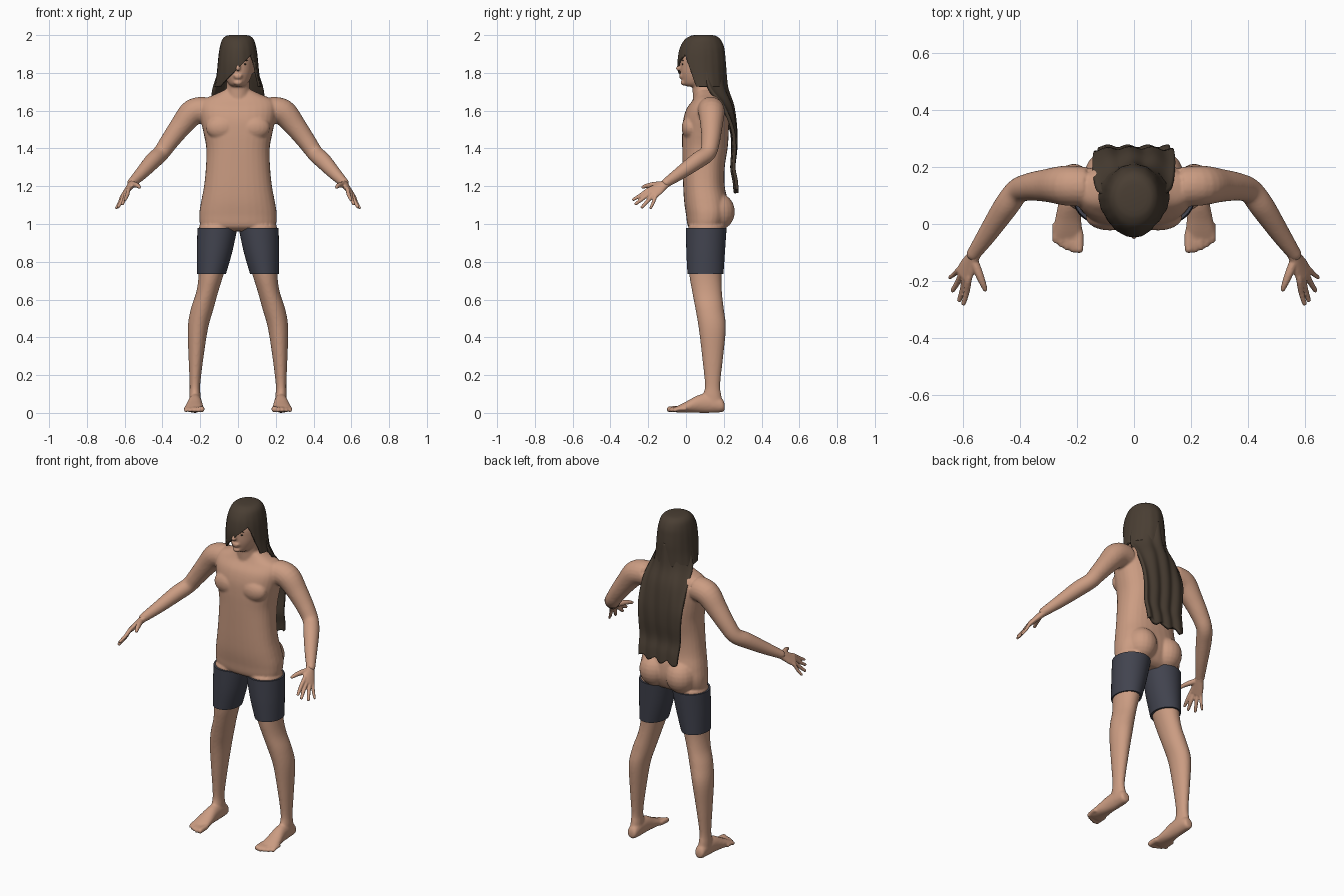
import bpy, bmesh, math
from mathutils import Vector, Matrix

if "Cube" in bpy.data.objects:
    bpy.data.objects.remove(bpy.data.objects["Cube"])


def material(name, rgb):
    m = bpy.data.materials.new(name)
    m.diffuse_color = (*rgb, 1)
    m.use_nodes = True
    m.node_tree.nodes["Principled BSDF"].inputs["Base Color"].default_value = m.diffuse_color
    return m


SKIN = material("warm skin", (0.60, 0.335, 0.225))
HAIR = material("dark brown hair", (0.067, 0.048, 0.033))
CLOTH = material("slate cloth", (0.054, 0.057, 0.078))


def spline(rows, n=5):
    """Catmull-Rom resampling of a list of number tuples."""
    out = []
    for i in range(len(rows) - 1):
        p = [rows[max(i - 1, 0)], rows[i], rows[i + 1], rows[min(i + 2, len(rows) - 1)]]
        for k in range(n):
            t = k / n
            out.append(tuple(
                0.5 * (2 * b + (c - a) * t + (2 * a - 5 * b + 4 * c - d) * t * t
                       + (3 * b - a - 3 * c + d) * t ** 3)
                for a, b, c, d in zip(*p)))
    return out + [tuple(rows[-1])]


def loft(bm, rings, seg=32, power=2.0, caps=(True, True)):
    """Skin a list of (centre, u axis, v axis) super-ellipse rings."""
    loops = []
    for c, u, v in rings:
        loop = []
        for i in range(seg):
            a = 2 * math.pi * i / seg
            ca, sa = math.cos(a), math.sin(a)
            loop.append(bm.verts.new(c + u * math.copysign(abs(ca) ** (2 / power), ca)
                                     + v * math.copysign(abs(sa) ** (2 / power), sa)))
        loops.append(loop)
    for A, B in zip(loops, loops[1:]):
        for i in range(seg):
            j = (i + 1) % seg
            bm.faces.new((A[i], A[j], B[j], B[i]))
    if caps[0]:
        bm.faces.new(loops[0][::-1])
    if caps[1]:
        bm.faces.new(loops[-1])


def column(bm, rows, s=1, **kw):
    """Horizontal rings given as (z, x centre, x radius, y front, y back)."""
    loft(bm, [(Vector((s * x, (f + b) / 2, z)), Vector((r, 0, 0)), Vector((0, (b - f) / 2, 0)))
              for z, x, r, f, b in spline(rows)], **kw)


def ball(bm, c, r):
    mat = Matrix.Translation(c) @ Matrix.Diagonal((*r, 1))
    bmesh.ops.create_uvsphere(bm, u_segments=20, v_segments=12, radius=1, matrix=mat)


def tube(bm, pts, s=1, seg=20):
    """Round tube through (x, y, z, radius) points with a round tip."""
    pts = [(s * x, y, z, r) for x, y, z, r in spline(pts)]
    P = [Vector(p[:3]) for p in pts]
    rings = []
    for i, p in enumerate(P):
        t = (P[min(i + 1, len(P) - 1)] - P[max(i - 1, 0)]).normalized()
        u = t.cross(Vector((s * 0.7, 0.7, 0.6))).normalized()
        rings.append((p, u * pts[i][3], t.cross(u) * pts[i][3]))
    loft(bm, rings, seg)
    ball(bm, P[-1], (pts[-1][3],) * 3)


def finish(name, bm, mat, voxel=0, smooth=4):
    bmesh.ops.recalc_face_normals(bm, faces=bm.faces[:])
    me = bpy.data.meshes.new(name)
    bm.to_mesh(me)
    bm.free()
    me.materials.append(mat)
    ob = bpy.data.objects.new(name, me)
    bpy.context.collection.objects.link(ob)
    bpy.ops.object.select_all(action='DESELECT')
    ob.select_set(True)
    bpy.context.view_layer.objects.active = ob
    if voxel:
        m = ob.modifiers.new("blend", 'REMESH')
        m.mode, m.voxel_size, m.use_smooth_shade = 'VOXEL', voxel, True
        m = ob.modifiers.new("soften", 'SMOOTH')
        m.factor, m.iterations = 0.5, smooth
    else:
        bpy.ops.object.shade_smooth_by_angle(angle=math.radians(50))
    return ob


# Body: torso, neck, head, arms, legs and feet blended together
bm = bmesh.new()
column(bm, [(.962, 0, .14, .05, .17), (.985, 0, .195, .012, .20), (1.05, 0, .205, .0, .225),
            (1.12, 0, .195, -.01, .222), (1.2, 0, .18, -.015, .205), (1.3, 0, .17, -.018, .205),
            (1.4, 0, .168, -.02, .22), (1.48, 0, .182, -.02, .226), (1.55, 0, .197, -.015, .226),
            (1.61, 0, .205, .003, .22), (1.655, 0, .19, .035, .20), (1.685, 0, .125, .05, .18),
            (1.71, 0, .07, .055, .15)], power=2.4)
column(bm, [(1.6, 0, .07, .04, .17), (1.7, 0, .062, .035, .155), (1.8, 0, .06, .03, .16)])
column(bm, [(1.728, 0, .03, .005, .08), (1.74, 0, .048, -.012, .11), (1.765, 0, .064, -.02, .14),
            (1.795, 0, .076, -.027, .172), (1.83, 0, .083, -.029, .19), (1.88, 0, .084, -.028, .19),
            (1.93, 0, .075, .0, .18), (1.97, 0, .04, .04, .15)])
tube(bm, [(0, -.025, 1.865, .009), (0, -.034, 1.84, .011), (0, -.04, 1.823, .014)])   # nose
ball(bm, (0, -.026, 1.787), (.024, .012, .007))                                        # lips
ball(bm, (0, -.026, 1.776), (.02, .011, .007))
ball(bm, (0, -.012, 1.748), (.024, .018, .015))                                        # chin
for s in (1, -1):
    ball(bm, (s * .085, .025, 1.51), (.085, .048, .065))                               # chest
    ball(bm, (s * .088, .165, 1.065), (.088, .094, .1))                                # seat
    ball(bm, (s * .085, .085, 1.83), (.012, .02, .03))                                 # ear
    tube(bm, [(.17, .13, 1.605, .07), (.24, .135, 1.59, .07), (.305, .135, 1.515, .058),
              (.365, .13, 1.435, .049), (.408, .115, 1.375, .044), (.45, .06, 1.335, .044),
              (.51, -.03, 1.27, .035), (.562, -.105, 1.218, .025)], s)                 # arm
    column(bm, [(.99, .108, .098, .012, .205), (.85, .125, .086, .012, .197),
                (.73, .143, .066, .018, .188), (.64, .163, .058, .033, .19),
                (.55, .19, .06, .05, .2), (.45, .212, .054, .067, .211),
                (.3, .222, .04, .085, .197), (.15, .228, .028, .1, .181),
                (.09, .228, .03, .09, .188), (.03, .227, .032, .09, .198)], s)         # leg
    foot = [(.205, .226, .018, .03, .015), (.19, .226, .03, .04, .036), (.13, .226, .034, .05, .05),
            (.07, .228, .038, .048, .048), (.01, .231, .047, .033, .032),
            (-.035, .232, .052, .022, .02), (-.06, .231, .048, .016, .012)]
    loft(bm, [(Vector((s * x, y, z)), Vector((rx, 0, 0)), Vector((0, 0, rz)))
              for y, x, rx, z, rz in spline(foot)])
    for k in range(5):                                                                 # toes
        x, r = .192 + .021 * k, (.016, .012, .012, .011, .011)[k]
        tip = -.088 + (0, -.002, .006, .016, .03)[k]
        tube(bm, [(x, tip + .06, .022, r), (x, tip + .02, .021, r), (x, tip, r + .003, r)], s, 12)
finish("body", bm, SKIN, .0065, 5)

# Hands: flat palm, four fingers and thumb on each side
index, pinky = Vector((.578, -.203, 1.183)), Vector((.617, -.158, 1.143))
tips = [(.597, -.278, 1.13), (.612, -.266, 1.107), (.635, -.232, 1.09), (.645, -.187, 1.085)]
for s, side in ((1, "left"), (-1, "right")):
    bm = bmesh.new()
    flip = Matrix.Diagonal((s, 1, 1))
    wrist, end = Vector((.55, -.088, 1.228)), (index + pinky) / 2
    across = (index - pinky).normalized()
    normal = (end - wrist).cross(across).normalized()
    loft(bm, [(flip @ wrist.lerp(end, t), flip @ across * a, flip @ normal * b)
              for t, a, b in ((0, .024, .022), (.3, .026, .019), (.65, .037, .016), (1, .041, .013),
                              (1.08, .034, .008))])
    for k, tip in enumerate(tips):
        base = index.lerp(pinky, .06 + .88 * k / 3)
        mid = base.lerp(Vector(tip), .5) + normal * .003
        root = base.lerp(wrist, .25)
        r = .0105 if k < 3 else .009
        tube(bm, [(*root, r), (*base, r + .001), (*mid, r), (*tip, r - .002)], s, 12)
    tube(bm, [(.563, -.125, 1.21, .016), (.545, -.17, 1.208, .015), (.531, -.205, 1.203, .012),
              (.522, -.228, 1.195, .009)], s, 12)
    finish(side + "_hand", bm, SKIN, .004, 3)

# Shorts: one fitted tube per thigh
for s, side in ((1, "left"), (-1, "right")):
    bm = bmesh.new()
    column(bm, [(.98, .109, .106, .0, .215), (.85, .124, .093, .002, .206),
                (.735, .14, .076, .008, .198)], s, seg=40)
    finish(side + "_shorts_leg", bm, CLOTH)

# Eyes: thin dark slits with brows
for s, side in ((1, "left"), (-1, "right")):
    bm = bmesh.new()
    ball(bm, (s * .034, -.0175, 1.846), (.012, .004, .004))
    ball(bm, (s * .036, -.0165, 1.866), (.017, .004, .0025))
    finish(side + "_eye_and_brow", bm, HAIR)

# Hair cap: smooth shell with a slanted opening over one side of the face
bm = bmesh.new()
column(bm, [(2.0, 0, .045, .045, .14), (1.994, 0, .066, .02, .162), (1.975, 0, .084, -.008, .184),
            (1.94, 0, .095, -.03, .2), (1.9, 0, .102, -.041, .206), (1.85, 0, .107, -.046, .21),
            (1.8, 0, .112, -.042, .21), (1.76, 0, .118, -.032, .21), (1.728, 0, .124, -.02, .21)],
       seg=64, caps=(True, False))
for v in bm.verts:
    a = math.atan2(v.co.y - .083, v.co.x)
    k = 1 + .008 * math.sin(17 * a) * min(1, (2 - v.co.z) / .1)
    v.co.x *= k
    v.co.y = .083 + (v.co.y - .083) * k
cuts = [(Vector((-.05, 0, 1.775)), Vector((-1, 0, 1)).normalized()),
        (Vector((0, 0, 1.88)), Vector((0, 1, .35)).normalized())]
for co, no in cuts:
    bmesh.ops.bisect_plane(bm, geom=bm.verts[:] + bm.edges[:] + bm.faces[:], plane_co=co, plane_no=no)
gone = [f for f in bm.faces if all((f.calc_center_median() - co).dot(no) < 0 for co, no in cuts)]
bmesh.ops.delete(bm, geom=gone, context='FACES')
cap = finish("hair_cap", bm, HAIR)
m = cap.modifiers.new("thickness", 'SOLIDIFY')
m.thickness, m.offset = .012, -1

# Long back hair: wavy hanging sheet, wrapped round the head at the top
bm = bmesh.new()
rows = spline([(1.86, .09, .197, .09), (1.78, .108, .203, .10), (1.71, .13, .213, .09),
               (1.62, .142, .243, .05), (1.5, .142, .258, .015), (1.4, .135, .258, .005),
               (1.3, .13, .248, 0), (1.23, .126, .26, 0), (1.175, .122, .265, 0)], 4)
N, grid = 32, []
for i, (z, w, y, wrap) in enumerate(rows):
    low = i / (len(rows) - 1)
    grid.append([bm.verts.new((w * u, y - wrap * u * u + .005 * math.cos(11 * u + 2 * low),
                               z + low ** 6 * .012 * math.sin(9 * u)))
                 for u in (2 * j / N - 1 for j in range(N + 1))])
for A, B in zip(grid, grid[1:]):
    for j in range(N):
        bm.faces.new((A[j], A[j + 1], B[j + 1], B[j]))
back = finish("long_back_hair", bm, HAIR)
m = back.modifiers.new("thickness", 'SOLIDIFY')
m.thickness, m.offset = .018, 0
